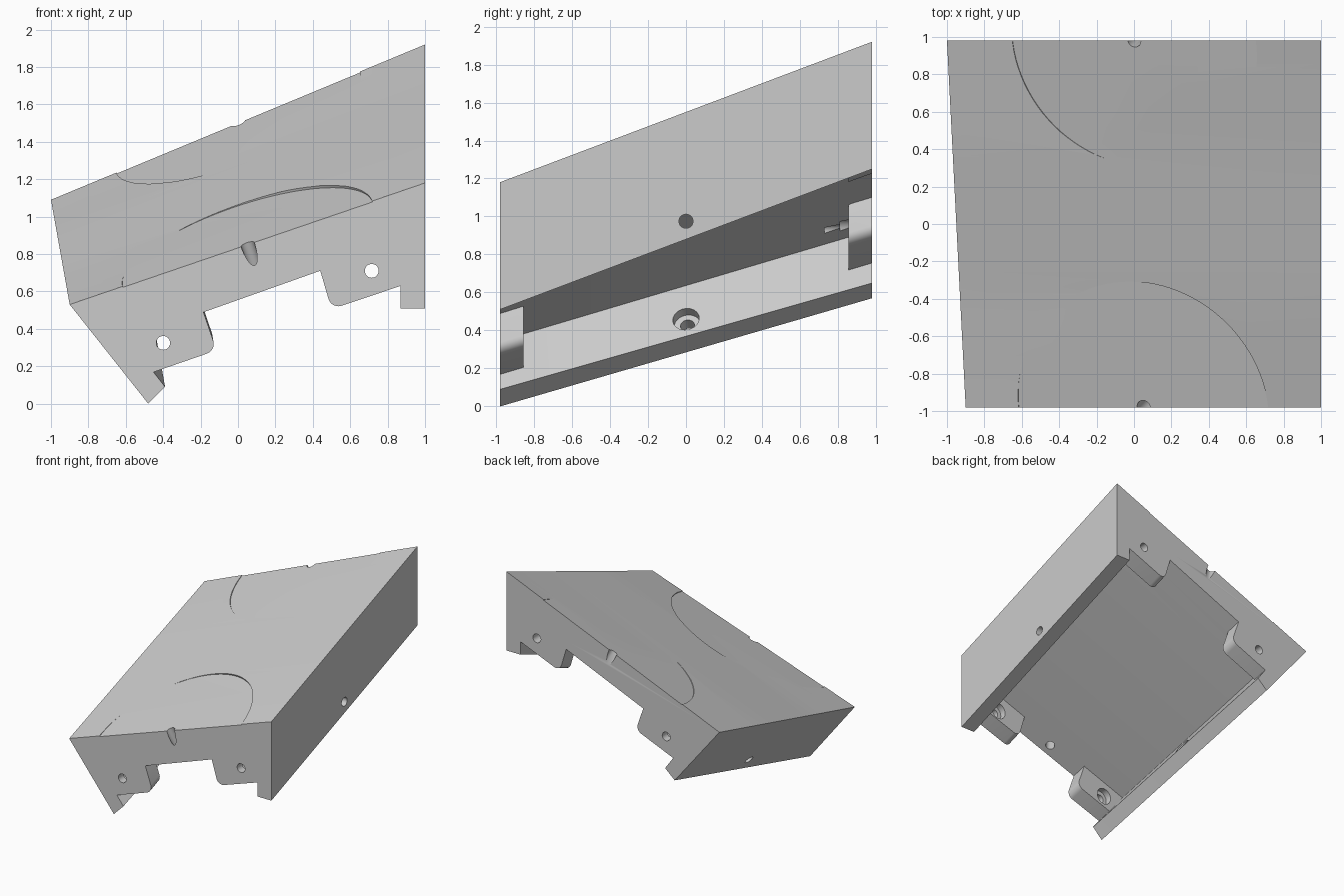
import bpy, bmesh, math
from mathutils import Vector

if "Cube" in bpy.data.objects:
    bpy.data.objects.remove(bpy.data.objects["Cube"])

Y = 0.98          # half depth
WALL = 0.125      # thickness of the end tabs
R_HOLE, R_BORE = 0.037, 0.07


def lerp(a, b, t):
    return a + (b - a) * t


def loft(name, front, back, t0, t1, steps):
    """Solid between two matching x/z profiles; t runs from front to back."""
    bm = bmesh.new()
    rings = []
    for i in range(steps + 1):
        t = lerp(t0, t1, i / steps)
        rings.append([bm.verts.new((lerp(f[0], b[0], t), lerp(-Y, Y, t), lerp(f[1], b[1], t)))
                      for f, b in zip(front, back)])
    n = len(front)
    for r, s in zip(rings, rings[1:]):
        for k in range(n):
            bm.faces.new((r[k], r[(k + 1) % n], s[(k + 1) % n], s[k]))
    bm.faces.new(rings[0])
    bm.faces.new(rings[-1])
    bmesh.ops.recalc_face_normals(bm, faces=bm.faces)
    me = bpy.data.meshes.new(name)
    bm.to_mesh(me)
    bm.free()
    ob = bpy.data.objects.new(name, me)
    bpy.context.collection.objects.link(ob)
    return ob


def combine(ob, other, op):
    m = ob.modifiers.new(op, 'BOOLEAN')
    m.operation, m.solver, m.object = op, 'EXACT', other
    bpy.context.view_layer.objects.active = ob
    bpy.ops.object.modifier_apply(modifier=m.name)
    bpy.data.objects.remove(other)


def drill(ob, p, axis, r, a, b, sides=32):
    """Cut a cylinder at p along axis, from distance a to b."""
    axis = Vector(axis).normalized()
    bpy.ops.mesh.primitive_cylinder_add(
        vertices=sides, radius=r, depth=b - a, location=Vector(p) + axis * (a + b) / 2,
        rotation=axis.to_track_quat('Z', 'Y').to_euler())
    combine(ob, bpy.context.object, 'DIFFERENCE')


def fillet(a, c, b, r, n=6):
    """Arc rounding corner c between a and b."""
    a, b, c = Vector(a), Vector(b), Vector(c)
    u, v = (a - c).normalized(), (b - c).normalized()
    half = u.angle(v) / 2
    o = c + (u + v).normalized() * r / math.sin(half)
    d = r / math.tan(half)
    p, q = c + u * d - o, c + v * d - o
    w = p.angle(q)
    return [tuple(o + (p * math.sin((1 - i / n) * w) + q * math.sin(i / n * w)) / math.sin(w))
            for i in range(n + 1)]


def to_back(p):
    """Matching point on the back end of the twisted body."""
    x, z = p
    if x < 0.2:
        return (x - 0.1, z + 0.56 + 0.073 * (x + 0.9))
    return (x, z + 0.74 + 0.073 * (x - 1))


# Twisted shell: top plate with a leaning left wall and an upright right wall
front = [(-.9, .53), (-.48, 0), (-.39, .09), (-.59, .345), (.87, .863), (.87, .51), (1, .51), (1, 1.18)]
back = [(-1, 1.09), (-.58, .57), (-.49, .65), (-.69, .928), (.87, 1.594), (.87, 1.25), (1, 1.25), (1, 1.92)]
body = loft("panel_block", front, back, 0, 1, 16)

# Rounded screw tabs at both ends
left_tab = [(-.65, .42), (-.5, .152)] + fillet((-.5, .152), (-.115, .285), (-.185, .49), .055) + [(-.185, .49), (-.205, .56)]
right_tab = [(.42, .78), (.44, .71)] + fillet((.44, .71), (.5, .505), (.93, .65), .055) + [(.93, .65), (.93, .95)]
t = WALL / (2 * Y)
for t0, t1 in ((0, t), (1 - t, 1)):
    for prof in (left_tab, right_tab):
        combine(body, loft("tab", prof, [to_back(p) for p in prof], t0, t1, 1), 'UNION')

# Counterbored screw holes in the tabs
for x, z in ((-.4, .325), (.715, .71)):
    bx, bz = to_back((x, z))
    for hx, hz, s in ((x, z, -1), (bx, bz, 1)):
        drill(body, (hx, s * Y, hz), (0, -s, 0), R_HOLE, -.1, .25)
        drill(body, (hx, s * Y, hz), (0, -s, 0), R_BORE, .07, .17)

# Counterbored screw holes in the side walls (axis points inward)
left_axis = Vector((-.1, 1.96, .56)).cross(Vector((.42, 0, -.53)))
if left_axis.x < 0:
    left_axis.negate()
for p, axis in (((-.507, 0, .46), left_axis), ((.87, 0, .975), (-1, 0, 0))):
    drill(body, p, axis, R_HOLE, -.25, .1)
    drill(body, p, axis, R_BORE, -.055, .06)

# Shallow half-round recesses and edge pin holes on the top
for p, axis in (((.05, -Y, .855), (-.342, -.334, 1)), ((0, Y, 1.505), (-.415, -.33, 1))):
    drill(body, p, axis, .705, -.005, .2, 96)
    drill(body, p, axis, R_HOLE, -.5, .1)

bpy.ops.object.select_all(action='DESELECT')
body.select_set(True)
bpy.context.view_layer.objects.active = body
bpy.ops.object.shade_smooth_by_angle(angle=math.radians(30))
